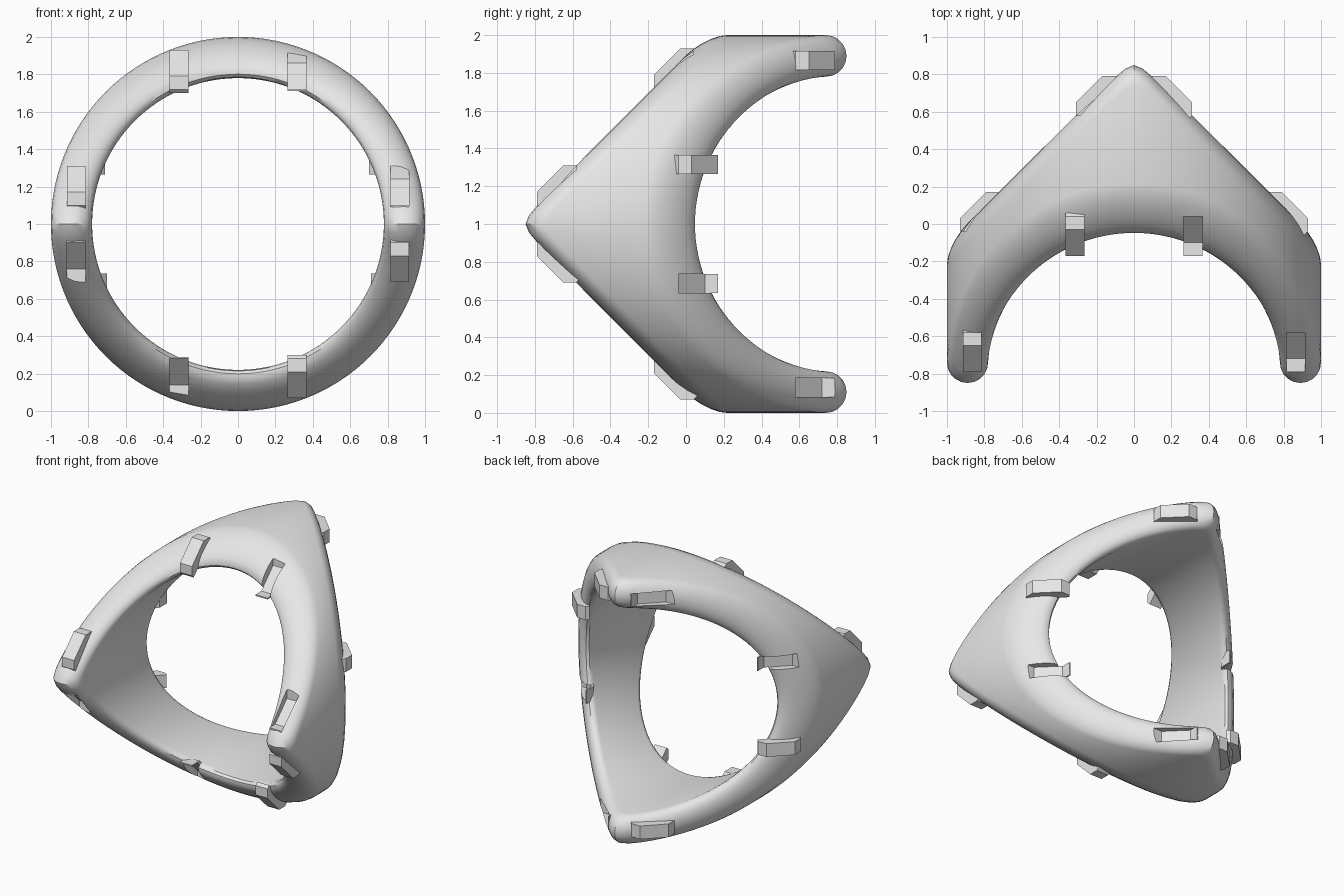
import bpy, bmesh, math

cube = bpy.data.objects.get("Cube")
if cube:
    bpy.data.objects.remove(cube, do_unlink=True)

grey = bpy.data.materials.new("plain grey")
grey.use_nodes = True
grey.diffuse_color = (0.8, 0.8, 0.8, 1)
grey.node_tree.nodes["Principled BSDF"].inputs["Base Color"].default_value = (0.8, 0.8, 0.8, 1)

MID, TUBE = 0.89, 0.11      # ring mid radius and half wall thickness
REACH, SOFT = 0.785, 0.045  # peak distance and peak softness
AROUND, CAP = 120, 10


def finish(bm, name):
    bmesh.ops.recalc_face_normals(bm, faces=bm.faces)
    mesh = bpy.data.meshes.new(name)
    bm.to_mesh(mesh)
    bm.free()
    mesh.materials.append(grey)
    obj = bpy.data.objects.new(name, mesh)
    bpy.context.collection.objects.link(obj)
    return obj


def make_body():
    """Round sleeve whose two rims are rounded and bent into crossed ridges."""
    bm = bmesh.new()
    loops = []
    for i in range(AROUND):
        a = 2 * math.pi * i / AROUND
        loop = []
        for side in (-1, 1):
            for j in range(CAP + 1):
                phi = math.pi * (j if side < 0 else CAP - j) / CAP
                r = MID + TUBE * math.cos(phi)
                x, z = r * math.cos(a), r * math.sin(a)
                slope = z if side < 0 else x
                y = side * (REACH - math.hypot(slope, SOFT) + TUBE * math.sin(phi))
                loop.append(bm.verts.new((x, y, z + 1)))
        loops.append(loop)
    n = len(loops[0])
    for i in range(AROUND):
        p, q = loops[i], loops[(i + 1) % AROUND]
        for j in range(n):
            k = (j + 1) % n
            bm.faces.new((p[j], p[k], q[k], q[j]))
    return finish(bm, "bent_ring")


def add_prism(bm, profile, back, sx, sz, near):
    """Extrude a (distance, depth) profile across the front or back rim."""
    shift, centre = (0.62, 0.865) if near else (0, 0.315)
    rows = []
    for side in (-0.05, 0.05):
        row = []
        for d, y in profile:
            d, y, across = d - shift, y - shift, centre + side
            if back:
                co = (sx * d, -y, 1 + sz * across)
            else:
                co = (sx * across, y, 1 + sz * d)
            row.append(bm.verts.new(co))
        rows.append(row)
    n = len(profile)
    bm.faces.new(rows[0])
    bm.faces.new(rows[1][::-1])
    for j in range(n):
        k = (j + 1) % n
        bm.faces.new((rows[0][j], rows[1][j], rows[1][k], rows[0][k]))


peg = [(0.79, -0.17), (0.93, -0.03), (0.93, 0.04), (0.91, 0.06), (0.70, -0.15), (0.72, -0.17)]
pocket = [(0.72, -0.24), (0.72, -0.10), (0.86, 0.04), (1.0, 0.04)]
liner = [(0.71, -0.17), (0.72, -0.17), (0.72, -0.10), (0.86, 0.04), (0.85, 0.06), (0.71, -0.08)]

body = make_body()
cut_bm = bmesh.new()
for back in (False, True):
    rim = "back" if back else "front"
    for sx in (-1, 1):
        for sz in (-1, 1):
            # Pegs and sockets alternate between opposite quarters
            is_peg = (sx * sz < 0) if not back else (sx * sz > 0)
            for near in (False, True):
                place = "_".join((rim, "left" if sx > 0 else "right",
                                  "upper" if sz > 0 else "lower",
                                  "peak" if near else "valley"))
                bm = bmesh.new()
                add_prism(bm, peg if is_peg else liner, back, sx, sz, near)
                finish(bm, ("peg_" if is_peg else "socket_") + place)
                if not is_peg:
                    add_prism(cut_bm, pocket, back, sx, sz, near)

# Cut the sockets into the ring
cutter = finish(cut_bm, "socket_cutter")
cutter.hide_render = True
mod = body.modifiers.new("sockets", "BOOLEAN")
mod.operation = "DIFFERENCE"
mod.solver = "EXACT"
mod.object = cutter
bpy.ops.object.select_all(action="DESELECT")
bpy.context.view_layer.objects.active = body
body.select_set(True)
bpy.ops.object.modifier_apply(modifier=mod.name)
bpy.data.objects.remove(cutter, do_unlink=True)
bpy.ops.object.shade_smooth_by_angle(angle=math.radians(35))
